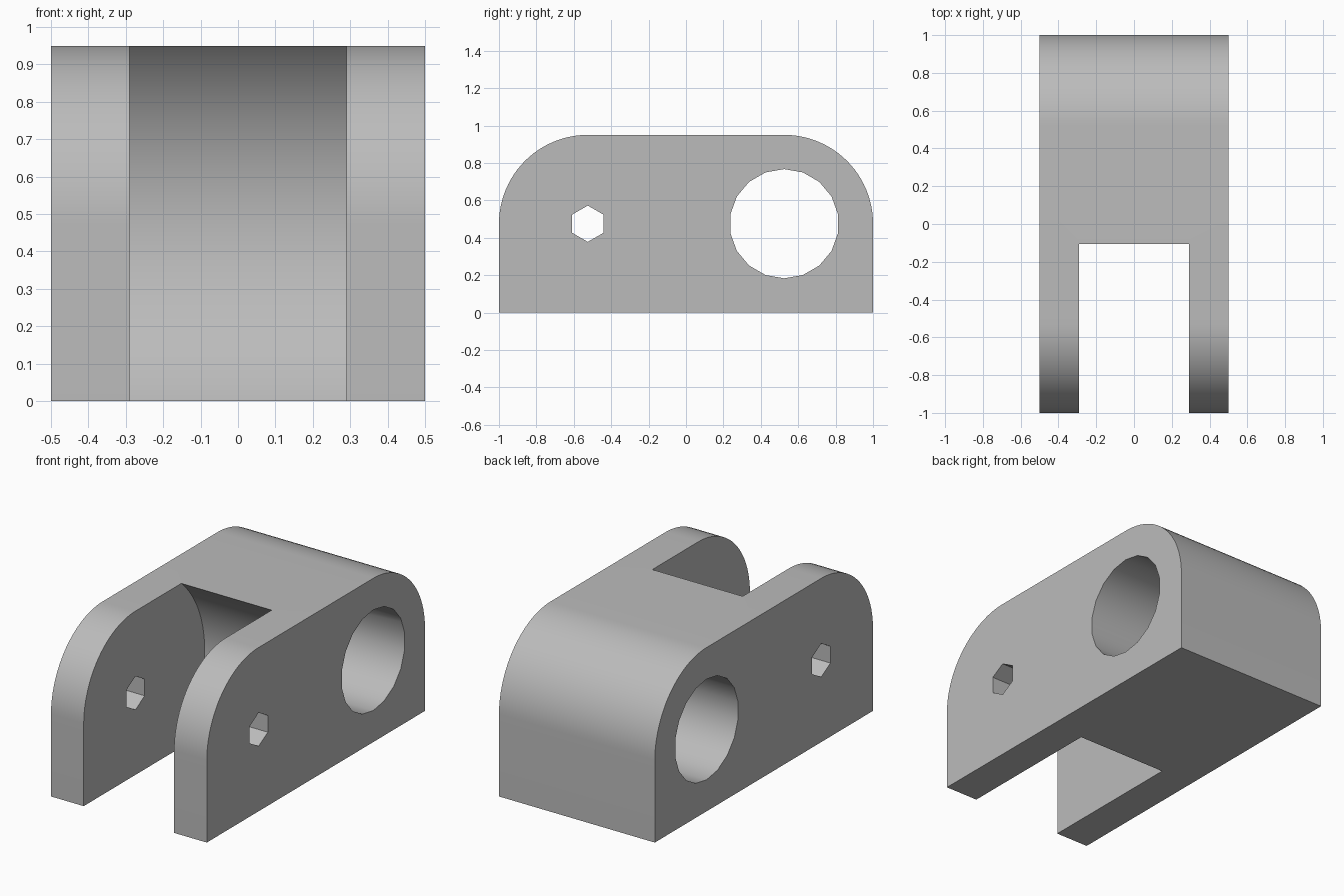
import bpy, bmesh
from math import sin, cos, radians, pi

cube = bpy.data.objects.get("Cube")
if cube:
    bpy.data.objects.remove(cube, do_unlink=True)

# Main sizes
HALF_W, HEIGHT, HALF_L = 0.5, 0.95, 1.0
R = HEIGHT / 2            # rounded end radius, also the pivot height
PIVOT = HALF_L - R        # distance of both hole axes from the centre

grey = bpy.data.materials.new("plain grey")
grey.use_nodes = True
grey.diffuse_color = (0.5, 0.5, 0.5, 1)
grey.node_tree.nodes["Principled BSDF"].inputs["Base Color"].default_value = (0.5, 0.5, 0.5, 1)


def arc(cy, cz, r, start, end, steps):
    """Points (y, z) along an arc, angles in degrees from +y."""
    angles = [radians(start + (end - start) * i / steps) for i in range(steps + 1)]
    return [(cy + r * cos(a), cz + r * sin(a)) for a in angles]


def prism(name, profile, half):
    """Extrude a (y, z) profile along x from -half to half."""
    bm = bmesh.new()
    face = bm.faces.new([bm.verts.new((-half, y, z)) for y, z in profile])
    ext = bmesh.ops.extrude_face_region(bm, geom=[face])
    moved = [v for v in ext["geom"] if isinstance(v, bmesh.types.BMVert)]
    bmesh.ops.translate(bm, verts=moved, vec=(2 * half, 0, 0))
    bmesh.ops.recalc_face_normals(bm, faces=bm.faces)
    mesh = bpy.data.meshes.new(name)
    bm.to_mesh(mesh)
    bm.free()
    mesh.materials.append(grey)
    obj = bpy.data.objects.new(name, mesh)
    bpy.context.collection.objects.link(obj)
    return obj


# Block with both upper ends rounded
outline = [(-HALF_L, 0), (HALF_L, 0)]
outline += arc(PIVOT, R, R, 0, 90, 24) + arc(-PIVOT, R, R, 90, 180, 24)
body = prism("clevis_body", outline, HALF_W)

# Cutters: front slot with concave rear wall, hex pin hole, large round bore
slot = arc(-PIVOT, R, 0.634, -60, 60, 48)
slot += [(-1.3, slot[-1][1]), (-1.3, slot[0][1])]
cutters = [
    prism("slot_cutter", slot, 0.29),
    prism("pin_hole_cutter", arc(-PIVOT, R, 0.097, 90, 450, 6)[:-1], 0.7),
    prism("bore_cutter", arc(PIVOT, R, 0.292, 90, 450, 18)[:-1], 0.7),
]
for cutter in cutters:
    mod = body.modifiers.new(cutter.name, "BOOLEAN")
    mod.operation, mod.solver, mod.object = "DIFFERENCE", "EXACT", cutter

# Apply the cuts, then remove the helpers
bpy.ops.object.select_all(action="DESELECT")
body.select_set(True)
bpy.context.view_layer.objects.active = body
for cutter in cutters:
    bpy.ops.object.modifier_apply(modifier=cutter.name)
    bpy.data.objects.remove(cutter, do_unlink=True)

bpy.ops.object.shade_smooth_by_angle(angle=radians(30))
